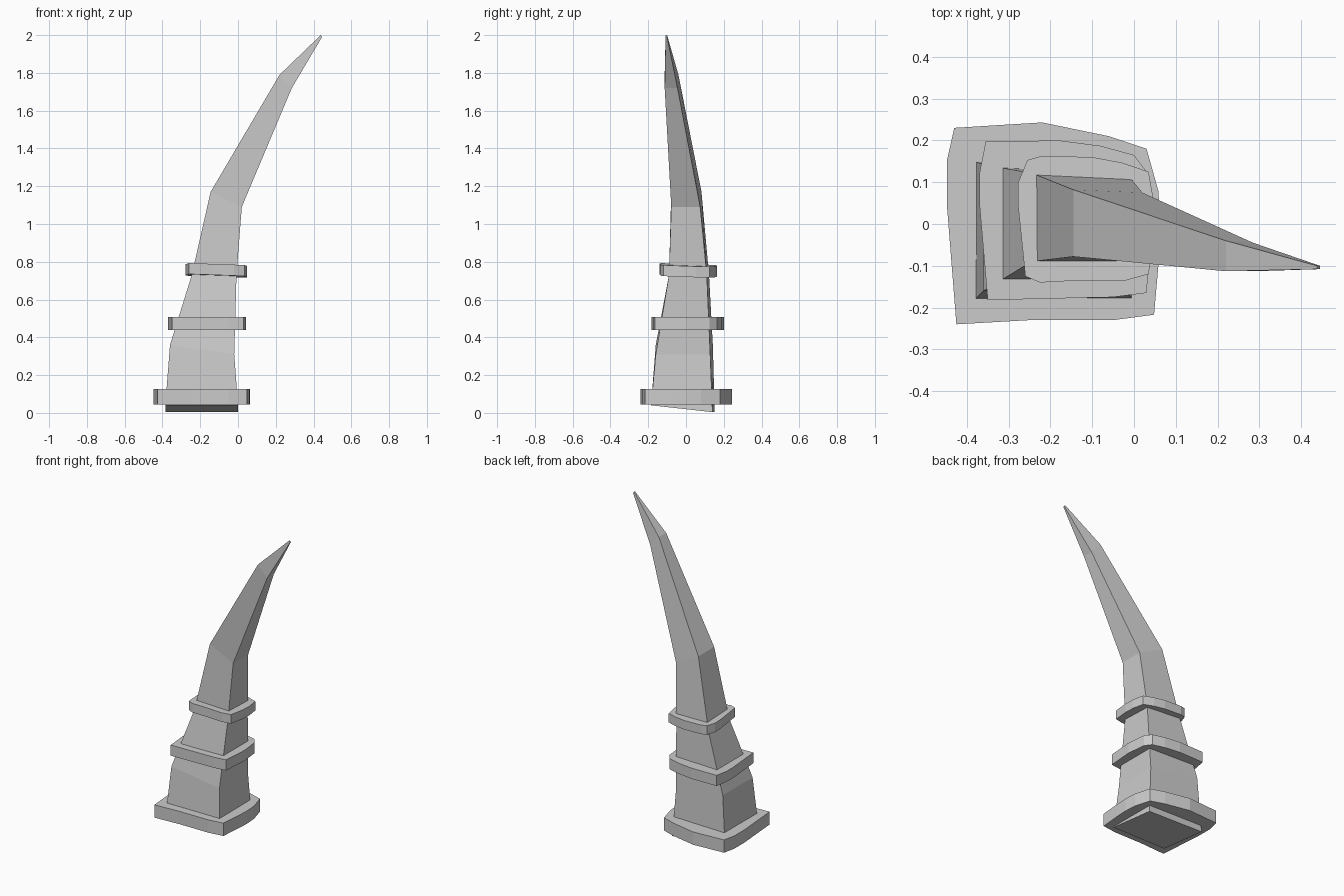
import bpy, bmesh

cube = bpy.data.objects.get("Cube")
if cube:
    bpy.data.objects.remove(cube, do_unlink=True)

# Single horn colour
grey = bpy.data.materials.new("light_grey")
grey.use_nodes = True
colour = (0.6, 0.6, 0.6, 1)
grey.diffuse_color = colour
grey.node_tree.nodes["Principled BSDF"].inputs["Base Color"].default_value = colour


def loft(name, sections):
    """Skin matching loops of points into a closed, flat-shaded solid."""
    bm = bmesh.new()
    loops = [[bm.verts.new(p) for p in s] for s in sections]
    for low, high in zip(loops, loops[1:]):
        for i in range(len(low)):
            j = (i + 1) % len(low)
            bm.faces.new((low[i], low[j], high[j], high[i]))
    bm.faces.new(loops[0][::-1])
    bm.faces.new(loops[-1])
    bmesh.ops.recalc_face_normals(bm, faces=bm.faces)
    mesh = bpy.data.meshes.new(name)
    bm.to_mesh(mesh)
    bm.free()
    mesh.materials.append(grey)
    obj = bpy.data.objects.new(name, mesh)
    bpy.context.collection.objects.link(obj)


# Horn: x left, x right, y front, y back left, y back right, z left, z right, z drop to back
stations = [
    (-.385, 0, -.185, .152, .14, .04, .04, .036),
    (-.36, -.02, -.16, .142, .128, .36, .31, 0),
    (-.245, -.008, -.09, .122, .11, .73, .73, 0),
    (-.145, .02, -.078, .082, .075, 1.17, 1.09, 0),
    (.22, .285, -.113, -.04, -.045, 1.79, 1.72, 0),
    (.438, .445, -.108, -.1, -.1, 2, 1.99, 0),
]
loft("horn", [
    [(xl, yf, zl), (xr, yf, zr), (xr, ybr, zr - d), (xl, ybl, zl - d)]
    for xl, xr, yf, ybl, ybr, zl, zr, d in stations
])


# Bands: uneven outlines, optionally tilted
def band(name, outline, bottom, top, tilt_x=0, tilt_y=0):
    loft(name, [[(x, y, z + tilt_x * (x + .11) + tilt_y * y) for x, y in outline]
                for z in (bottom, top)])


band("lower_band", [
    (-.43, .23), (-.22, .243), (-.06, .21), (.03, .18), (.058, .08), (.064, 0),
    (.06, -.08), (.048, -.217), (-.05, -.23), (-.25, -.23), (-.425, -.24),
    (-.448, .05), (-.448, .15)], .045, .127)
band("middle_band", [
    (-.355, .197), (-.18, .2), (-.08, .187), (0, .165), (.03, .125), (.043, 0),
    (.03, -.165), (-.05, -.175), (-.35, -.182), (-.37, .05), (-.37, .12)], .44, .508)
band("upper_band", [
    (-.255, .153), (-.22, .163), (-.1, .16), (-.03, .147), (.035, .125), (.048, .05),
    (.048, -.02), (.035, -.12), (-.02, -.135), (-.13, -.135), (-.225, -.14),
    (-.26, -.125), (-.277, .04), (-.277, .1)], .725, .783, -.035, -.035)
